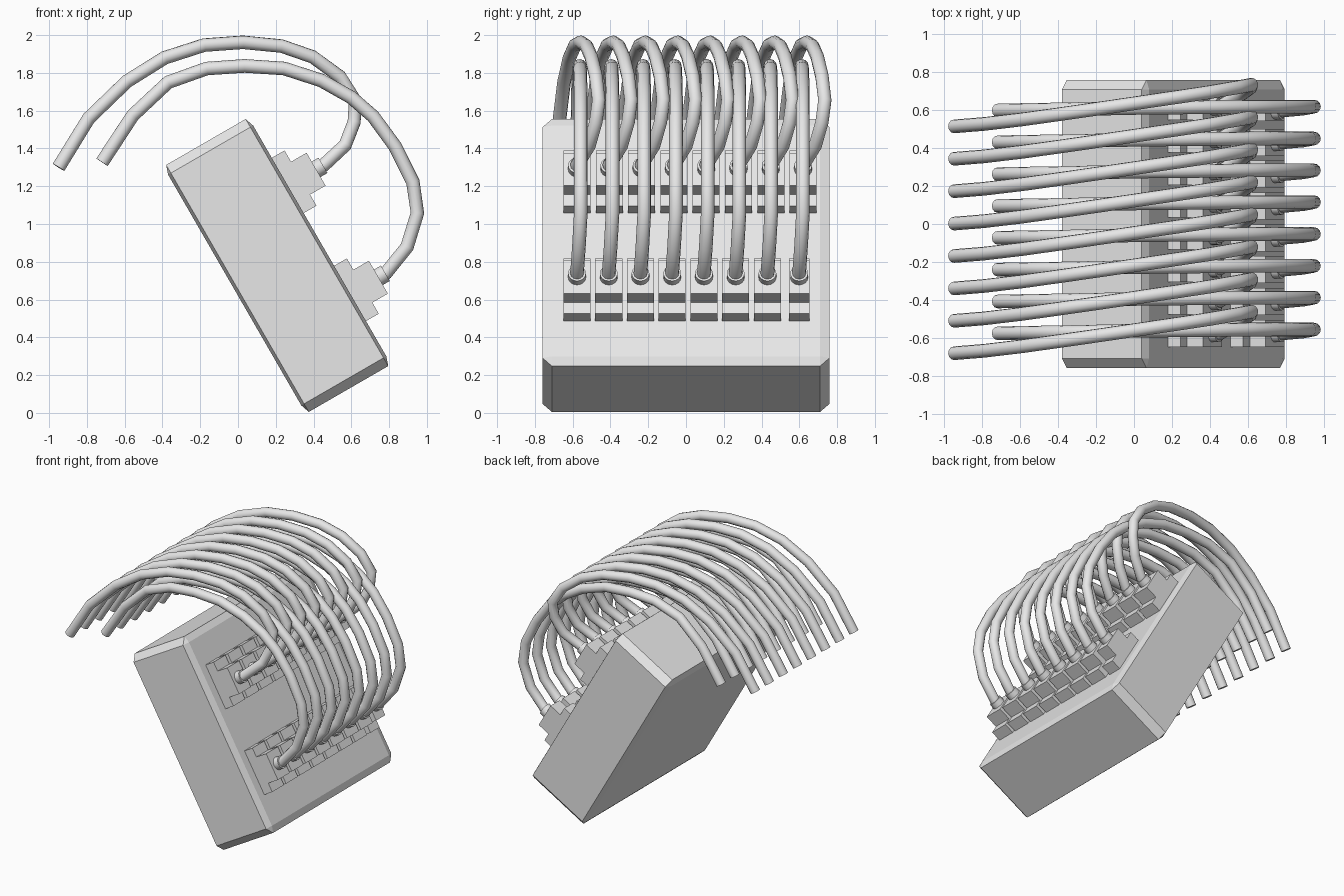
import bpy, bmesh, math
from mathutils import Matrix, Vector

if "Cube" in bpy.data.objects:
    bpy.data.objects.remove(bpy.data.objects["Cube"])

grey = bpy.data.materials.new("light_grey")
grey.diffuse_color = (0.8, 0.8, 0.8, 1)
grey.use_nodes = True
grey.node_tree.nodes["Principled BSDF"].inputs["Base Color"].default_value = grey.diffuse_color

# The whole panel leans back 30 degrees: local x points out of the panel, local z up along it
TILT = Matrix.Rotation(math.radians(-30), 4, 'Y')


def add_object(name, mesh, smooth=False):
    mesh.materials.clear()
    mesh.materials.append(grey)
    ob = bpy.data.objects.new(name, mesh)
    bpy.context.collection.objects.link(ob)
    if smooth:
        bpy.ops.object.select_all(action='DESELECT')
        ob.select_set(True)
        bpy.context.view_layer.objects.active = ob
        bpy.ops.object.shade_smooth_by_angle(angle=math.radians(50))
    return ob


def finish(name, bm, smooth=False):
    bm.transform(TILT)
    mesh = bpy.data.meshes.new(name)
    bm.to_mesh(mesh)
    bm.free()
    return add_object(name, mesh, smooth)


def box(bm, x0, x1, y0, y1, z0, z1):
    size = Matrix.Diagonal((x1 - x0, y1 - y0, z1 - z0, 1))
    mid = Matrix.Translation(((x0 + x1) / 2, (y0 + y1) / 2, (z0 + z1) / 2))
    bmesh.ops.create_cube(bm, size=1, matrix=mid @ size)


# Chamfered panel body, bevelled before scaling so the chamfers stretch with it
bm = bmesh.new()
bmesh.ops.create_cube(bm, size=1)
bmesh.ops.bevel(bm, geom=bm.edges[:], offset=0.033, segments=1, affect='EDGES')
bm.transform(Matrix.Translation((0.57, 0, 0.572)) @ Matrix.Diagonal((0.52, 1.52, 1.51, 1)))
finish("panel_body", bm)

# Cable paths as (x, z, y offset from the plug)
LOWER = [(0.744, 0.718, 0), (0.784, 0.741, 0), (0.895, 0.879, 0.01), (0.95, 1.058, 0.02),
         (0.926, 1.222, 0.02), (0.831, 1.412, 0.02), (0.715, 1.57, 0.02), (0.60, 1.67, 0.02),
         (0.44, 1.76, 0.018), (0.245, 1.823, 0.016), (0.035, 1.837, 0.014),
         (-0.166, 1.823, 0.01), (-0.37, 1.75, 0.006), (-0.557, 1.575, 0.003), (-0.72, 1.327, 0)]
UPPER = [(0.411, 1.288, 0), (0.455, 1.313, 0), (0.567, 1.417, 0.065), (0.615, 1.54, 0.10),
         (0.62, 1.655, 0.115), (0.54, 1.78, 0.10), (0.395, 1.885, 0.075), (0.23, 1.942, 0.05),
         (0.025, 1.962, 0.02), (-0.18, 1.947, -0.01), (-0.388, 1.88, -0.04),
         (-0.588, 1.755, -0.068), (-0.79, 1.56, -0.092), (-0.95, 1.30, -0.105)]


def cables(name, path, centres):
    curve = bpy.data.curves.new(name, 'CURVE')
    curve.dimensions = '3D'
    curve.bevel_depth = 0.036
    curve.bevel_resolution = 4
    curve.use_fill_caps = True
    for y in centres:
        spline = curve.splines.new('POLY')
        spline.points.add(len(path) - 1)
        for point, (px, pz, dy) in zip(spline.points, path):
            point.co = (px, y + dy, pz, 1)
    temp = bpy.data.objects.new(name + "_path", curve)
    bpy.context.collection.objects.link(temp)
    bpy.context.view_layer.update()
    deps = bpy.context.evaluated_depsgraph_get()
    mesh = bpy.data.meshes.new_from_object(temp.evaluated_get(deps))
    bpy.data.objects.remove(temp)
    add_object(name, mesh, True)


# Two rows of eight stepped plugs, each with a collar and a cable
for row, lift, pitch, path, last in (("lower", 0.0, 0.168, LOWER, 0.055),
                                     ("upper", 0.66, 0.171, UPPER, 0.0715)):
    centres = [-0.577 + pitch * i for i in range(8)]
    plugs, collars = bmesh.new(), bmesh.new()
    for i, y in enumerate(centres):
        h = last if i == 7 else 0.0715
        box(plugs, 0.80, 0.908, y - h, y + h, lift + 0.082, lift + 0.42)
        box(plugs, 0.90, 1.003, y - h, y + h, lift + 0.15, lift + 0.351)
        bmesh.ops.create_cone(collars, cap_ends=True, segments=16, radius1=0.047, radius2=0.047,
                              depth=0.06, matrix=Matrix.Translation((1.015, y, lift + 0.25))
                              @ Matrix.Rotation(math.pi / 2, 4, 'Y'))
    finish(row + "_plugs", plugs)
    finish(row + "_collars", collars, True)
    cables(row + "_cables", path, centres)
